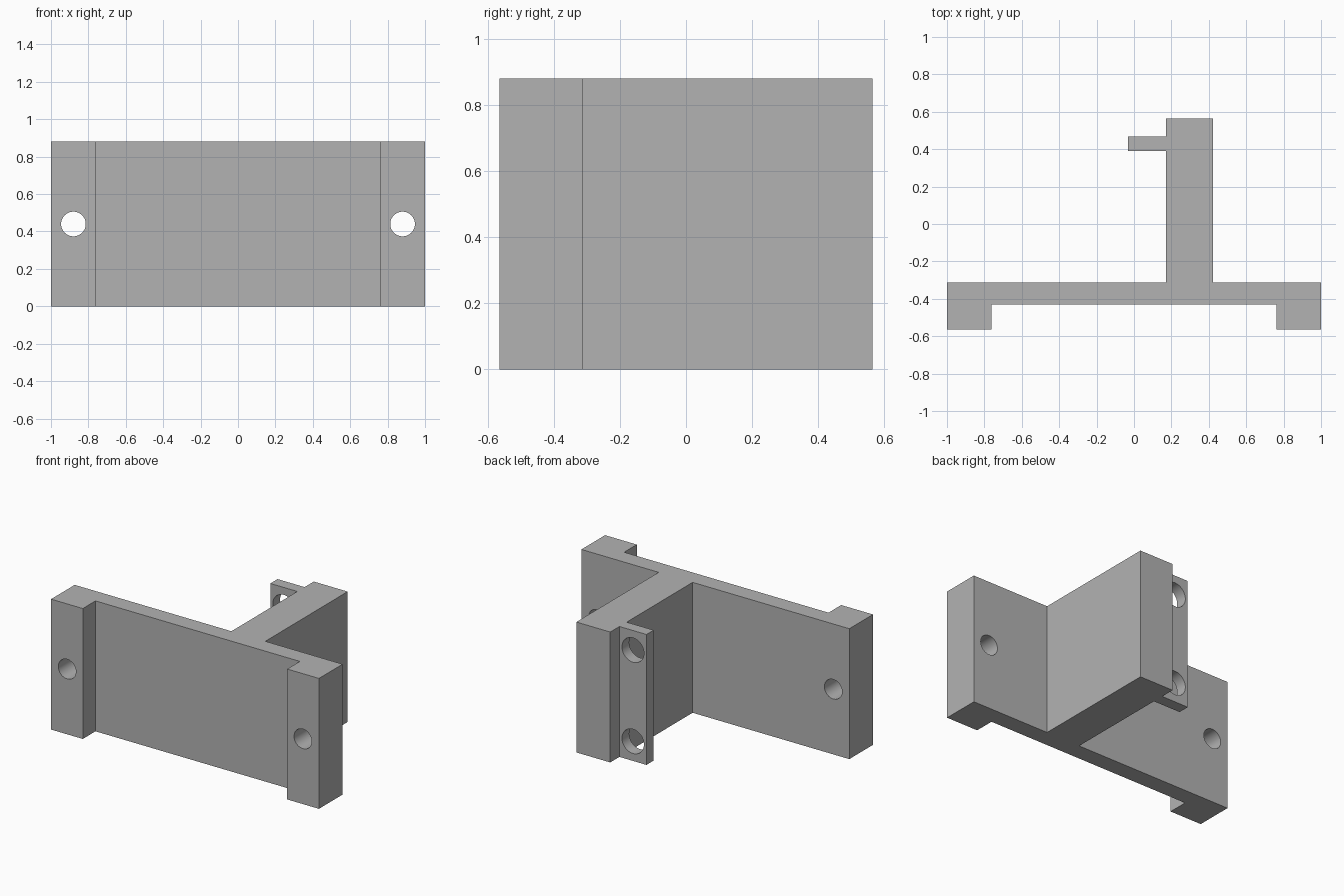
import bpy
import bmesh
from math import radians
from mathutils import Matrix, Vector

HEIGHT = 0.88
MID = HEIGHT / 2

cube = bpy.data.objects.get("Cube")
if cube:
    bpy.data.objects.remove(cube, do_unlink=True)

grey = bpy.data.materials.new("plain_grey")
grey.use_nodes = True
colour = (0.45, 0.45, 0.45, 1)
grey.diffuse_color = colour
grey.node_tree.nodes["Principled BSDF"].inputs["Base Color"].default_value = colour


def add_object(name, bm):
    bmesh.ops.recalc_face_normals(bm, faces=bm.faces)
    mesh = bpy.data.meshes.new(name)
    bm.to_mesh(mesh)
    bm.free()
    mesh.materials.append(grey)
    obj = bpy.data.objects.new(name, mesh)
    bpy.context.collection.objects.link(obj)
    return obj


def extrude_profile(name, points, height):
    bm = bmesh.new()
    face = bm.faces.new([bm.verts.new((x, y, 0)) for x, y in points])
    result = bmesh.ops.extrude_face_region(bm, geom=[face])
    top = [v for v in result["geom"] if isinstance(v, bmesh.types.BMVert)]
    bmesh.ops.translate(bm, verts=top, vec=(0, 0, height))
    return add_object(name, bm)


def drill(body, name, x, y, z, radius, depth):
    """Cut a round hole running front to back."""
    bm = bmesh.new()
    place = Matrix.Translation(Vector((x, y, z))) @ Matrix.Rotation(radians(90), 4, "X")
    bmesh.ops.create_cone(bm, cap_ends=True, segments=48, radius1=radius,
                          radius2=radius, depth=depth, matrix=place)
    for face in bm.faces:
        face.smooth = len(face.verts) == 4
    cutter = add_object(name, bm)
    cutter.hide_render = True
    cutter.hide_viewport = True
    cutter.display_type = "WIRE"
    mod = body.modifiers.new(name, "BOOLEAN")
    mod.operation = "DIFFERENCE"
    mod.solver = "EXACT"
    mod.object = cutter


# Bracket outline: two feet, back plate, standing rib and side tab
outline = [
    (-1, -0.565), (-0.763, -0.565), (-0.763, -0.43),
    (0.763, -0.43), (0.763, -0.565), (1, -0.565),
    (1, -0.313), (0.423, -0.313), (0.423, 0.565),
    (0.17, 0.565), (0.17, 0.467), (-0.032, 0.467),
    (-0.032, 0.39), (0.17, 0.39), (0.17, -0.313), (-1, -0.313),
]
bracket = extrude_profile("bracket_body", outline, HEIGHT)

# Mounting holes through the feet
for side, x in (("left", 0.88), ("right", -0.88)):
    drill(bracket, f"{side}_foot_hole_cutter", x, -0.44, MID, 0.066, 0.5)

# Holes near the ends of the side tab
for end, offset in (("upper", 0.308), ("lower", -0.308)):
    drill(bracket, f"{end}_tab_hole_cutter", 0.069, 0.43, MID + offset, 0.082, 0.2)
